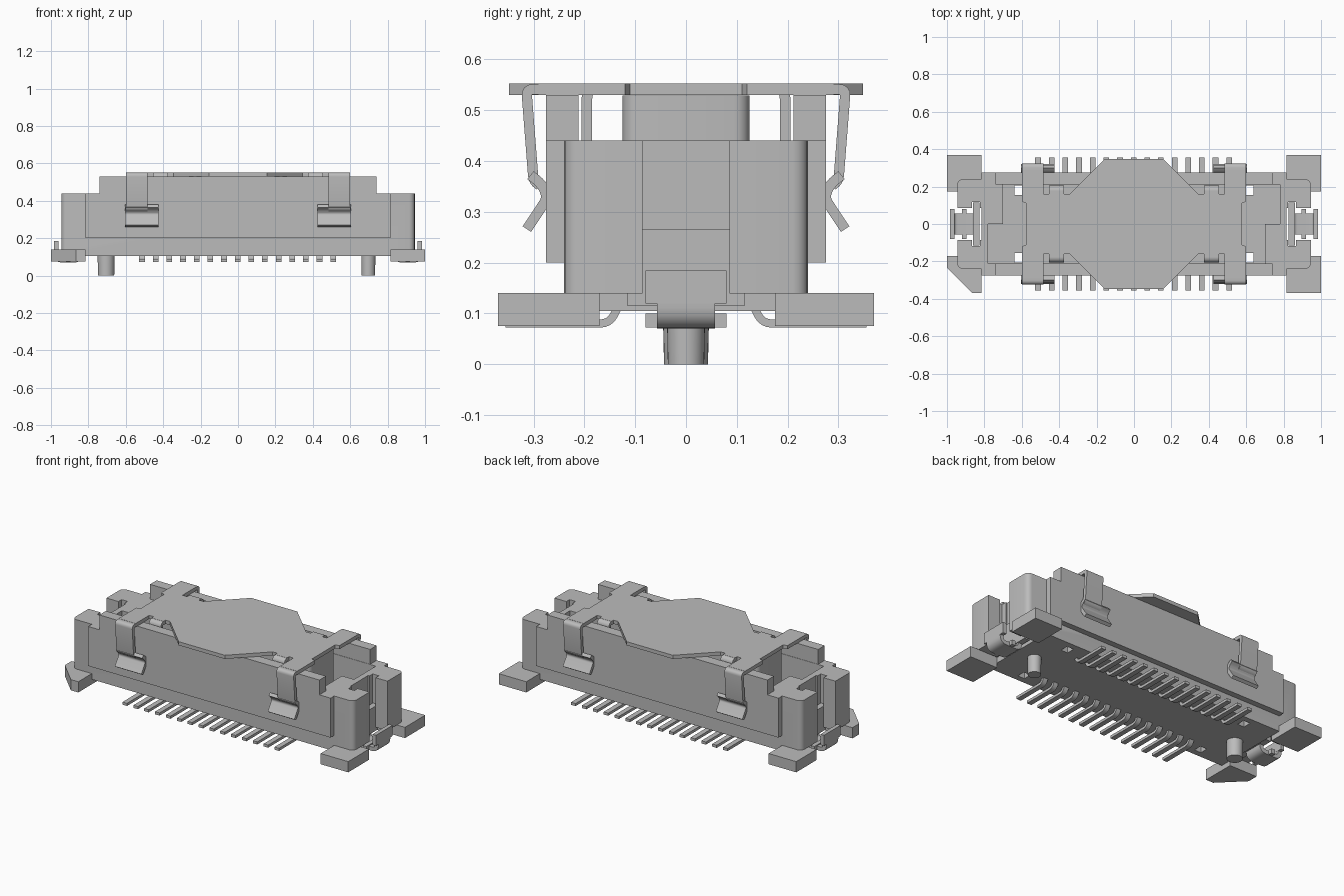
import bpy, bmesh, math
from mathutils import Vector

cube = bpy.data.objects.get("Cube")
if cube:
    bpy.data.objects.remove(cube, do_unlink=True)

GREY = (0.5, 0.5, 0.5, 1)
mat = bpy.data.materials.new("plain grey")
mat.use_nodes = True
mat.diffuse_color = GREY
mat.node_tree.nodes["Principled BSDF"].inputs["Base Color"].default_value = GREY


def finish(bm, name):
    bmesh.ops.recalc_face_normals(bm, faces=bm.faces)
    mesh = bpy.data.meshes.new(name)
    bm.to_mesh(mesh)
    bm.free()
    ob = bpy.data.objects.new(name, mesh)
    bpy.context.collection.objects.link(ob)
    mesh.materials.append(mat)
    return ob


def activate(ob):
    bpy.ops.object.select_all(action='DESELECT')
    ob.select_set(True)
    bpy.context.view_layer.objects.active = ob


def smooth(ob):
    activate(ob)
    bpy.ops.object.shade_smooth_by_angle(angle=math.radians(40))


def prism(name, outline, axis, lo, hi):
    """Extrude a 2D outline along an axis between lo and hi."""
    place = {'x': lambda a, b, c: (c, a, b),
             'y': lambda a, b, c: (a, c, b),
             'z': lambda a, b, c: (a, b, c)}[axis]
    bm = bmesh.new()
    face = bm.faces.new([bm.verts.new(place(a, b, lo)) for a, b in outline])
    ext = bmesh.ops.extrude_face_region(bm, geom=[face])
    moved = [g for g in ext["geom"] if isinstance(g, bmesh.types.BMVert)]
    bmesh.ops.translate(bm, verts=moved, vec=place(0, 0, hi - lo))
    return finish(bm, name)


def box(name, x0, x1, y0, y1, z0, z1):
    x0, x1 = sorted((x0, x1))
    y0, y1 = sorted((y0, y1))
    return prism(name, [(x0, y0), (x1, y0), (x1, y1), (x0, y1)], 'z', z0, z1)


def rounded(path, r, steps=4):
    """Replace the inner corners of a path with arcs."""
    pts = [Vector(p) for p in path]
    out = [pts[0]]
    for a, b, c in zip(pts, pts[1:], pts[2:]):
        p = b + (a - b).normalized() * r
        q = b + (c - b).normalized() * r
        for i in range(steps + 1):
            t = i / steps
            out.append(p * (1 - t) ** 2 + b * 2 * t * (1 - t) + q * t * t)
    return out + [pts[-1]]


def strip(name, path, thick, axis, lo, hi, r=0.02):
    """Bent sheet metal: a centre line with thickness, extruded sideways."""
    pts = rounded(path, r)
    left, right = [], []
    for i, p in enumerate(pts):
        d = (pts[min(i + 1, len(pts) - 1)] - pts[max(i - 1, 0)]).normalized()
        n = Vector((-d.y, d.x)) * thick / 2
        left.append(p + n)
        right.append(p - n)
    ob = prism(name, left + right[::-1], axis, min(lo, hi), max(lo, hi))
    smooth(ob)
    return ob


def bevel_upright(ob, width, segments):
    bm = bmesh.new()
    bm.from_mesh(ob.data)
    edges = [e for e in bm.edges if abs(e.verts[0].co.z - e.verts[1].co.z) > 0.05]
    bmesh.ops.bevel(bm, geom=edges, offset=width, segments=segments, profile=0.5, affect='EDGES')
    bm.to_mesh(ob.data)
    bm.free()
    smooth(ob)


def cut(ob, cutter):
    mod = ob.modifiers.new("cut", 'BOOLEAN')
    mod.operation, mod.solver, mod.object = 'DIFFERENCE', 'EXACT', cutter
    activate(ob)
    bpy.ops.object.modifier_apply(modifier=mod.name)
    bpy.data.objects.remove(cutter, do_unlink=True)


SIDES = (-1, 1)

# Housing: solid block with a stepped cavity, end slots and floor openings
housing = box("housing", -0.945, 0.945, -0.24, 0.24, 0.105, 0.44)
bevel_upright(housing, 0.03, 4)
cavity = [(-0.78, -0.21), (0.70, -0.21), (0.70, 0), (0.78, 0),
          (0.78, 0.21), (-0.70, 0.21), (-0.70, 0), (-0.78, 0)]
cut(housing, prism("cavity", cavity, 'z', 0.14, 0.6))
for s in SIDES:
    cut(housing, box("end_slot", s * 0.815, s * 1.1, -0.086, 0.086, 0, 0.6))
    cut(housing, box("plate_slot", s * 0.824, s * 0.865, -0.117, 0.117, 0, 0.6))
    cut(housing, box("end_undercut", s * 0.815, s * 1.1, -0.3, 0.3, 0, 0.139))
    for t in SIDES:
        cut(housing, box("floor_hole", s * 0.595, s * 0.64, t * 0.155, t * 0.205, 0, 0.2))

# Long side walls with stepped ends
wall = [(-0.815, 0.2), (0.815, 0.2), (0.815, 0.44), (0.74, 0.44),
        (0.74, 0.53), (-0.74, 0.53), (-0.74, 0.44), (-0.815, 0.44)]
for t, side in zip(SIDES, ("front", "back")):
    prism(side + "_wall", wall, 'y', *sorted((t * 0.212, t * 0.275)))

# Central contact tongue
tongue = box("contact_tongue", -0.57, 0.57, -0.125, 0.125, 0.13, 0.529)
bevel_upright(tongue, 0.03, 4)

# Corner feet; one has a chamfered corner
for s in SIDES:
    box("back_foot", s * 0.815, s, 0.175, 0.37, 0.075, 0.14)
box("front_left_foot", 0.815, 1, -0.37, -0.17, 0.075, 0.14)
prism("front_right_foot", [(-0.815, -0.17), (-1, -0.17), (-1, -0.235),
                           (-0.865, -0.37), (-0.815, -0.37)], 'z', 0.075, 0.14)

# Locating pegs
for x, r in ((-0.705, 0.046), (0.697, 0.038)):
    bm = bmesh.new()
    bmesh.ops.create_cone(bm, cap_ends=True, segments=32, radius1=r * 0.94, radius2=r, depth=0.12)
    bmesh.ops.translate(bm, verts=bm.verts, vec=(x, 0, 0.06))
    smooth(finish(bm, "locating_peg"))

# Contact pins in two rows
for i in range(15):
    x = -0.002 + (i - 7) * 0.073
    for t in SIDES:
        path = [(t * 0.355, 0.08), (t * 0.15, 0.08), (t * 0.13, 0.12)]
        strip("contact_pin", path, 0.016, 'x', x - 0.015, x + 0.015)

# Hold-down nails at both ends
for s in SIDES:
    path = [(s * 0.845, 0.13), (s * 0.845, 0.082), (s * 0.972, 0.082), (s * 0.972, 0.13)]
    strip("nail_bend", path, 0.024, 'y', -0.057, 0.057, 0.03)
    box("nail_outer_plate", s * 0.96, s * 0.984, -0.08, 0.08, 0.12, 0.185)
    box("nail_inner_plate", s * 0.827, s * 0.862, -0.115, 0.115, 0.115, 0.265)
    box("nail_tab", s * 0.895, s * 0.92, -0.08, 0.08, 0.072, 0.1)

# Pick-up cap: flat sheet with a wide octagonal centre and notched ends
quarter = [(0.575, 0), (0.575, 0.11), (0.6, 0.12), (0.6, 0.29), (0.485, 0.29),
           (0.485, 0.16), (0.455, 0.16), (0.455, 0.18), (0.375, 0.18),
           (0.375, 0.16), (0.345, 0.16), (0.155, 0.348)]
upper = quarter[1:] + [(-x, y) for x, y in reversed(quarter[1:])]
prism("pickup_cap", upper + [(-x, -y) for x, y in upper], 'z', 0.53, 0.552)

# Cap spring clips (outside the walls) and inner legs
for s in SIDES:
    for t in SIDES:
        arm = [(t * 0.28, 0.541), (t * 0.314, 0.541), (t * 0.3, 0.36), (t * 0.288, 0.352)]
        strip("clip_arm", arm, 0.02, 'x', s * 0.485, s * 0.6, 0.012)
        hook = [(t * 0.306, 0.372), (t * 0.284, 0.355), (t * 0.272, 0.328), (t * 0.313, 0.266)]
        strip("clip_hook", hook, 0.02, 'x', s * 0.425, s * 0.603, 0.014)
        leg = [(t * 0.165, 0.541), (t * 0.195, 0.541), (t * 0.195, 0.3)]
        strip("inner_leg", leg, 0.021, 'x', s * 0.375, s * 0.455, 0.018)
